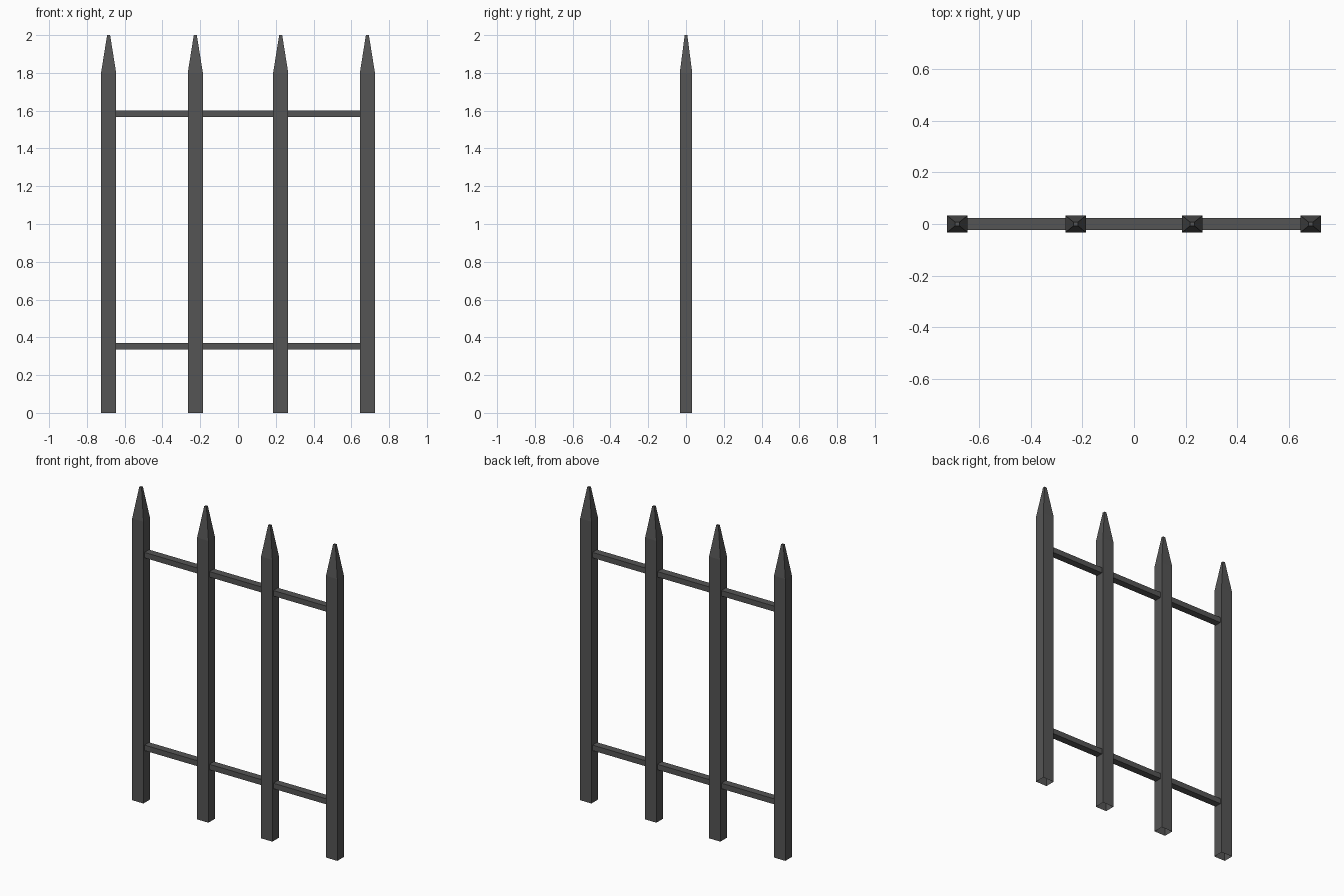
import bpy
import bmesh

if "Cube" in bpy.data.objects:
    bpy.data.objects.remove(bpy.data.objects["Cube"])

iron = bpy.data.materials.new("dark grey iron")
iron.diffuse_color = (0.09, 0.09, 0.09, 1)
iron.use_nodes = True
iron.node_tree.nodes["Principled BSDF"].inputs["Base Color"].default_value = iron.diffuse_color


def loft(name, rings):
    """Rectangular column through (z, half x, half y) rings, open underneath."""
    bm = bmesh.new()
    loops = [[bm.verts.new((sx * hx, sy * hy, z))
              for sx, sy in ((-1, -1), (1, -1), (1, 1), (-1, 1))]
             for z, hx, hy in rings]
    for low, high in zip(loops, loops[1:]):
        for i in range(4):
            j = (i + 1) % 4
            bm.faces.new((low[i], low[j], high[j], high[i]))
    bm.faces.new(loops[-1])
    return finish(name, bm)


def finish(name, bm):
    mesh = bpy.data.meshes.new(name)
    bm.to_mesh(mesh)
    bm.free()
    mesh.materials.append(iron)
    obj = bpy.data.objects.new(name, mesh)
    bpy.context.collection.objects.link(obj)
    return obj


# Pointed pickets
POSTS = (-0.685, -0.226, 0.226, 0.685)
HX, HY = 0.04, 0.033
for x in POSTS:
    picket = loft("picket", [(0, HX, HY), (1.8, HX, HY), (2.0, 0.008, 0.007)])
    picket.location.x = x

# Rail sections between neighbouring pickets, open at the hidden ends
for level, z in (("lower", 0.352), ("upper", 1.583)):
    for a, b in zip(POSTS, POSTS[1:]):
        bm = bmesh.new()
        bmesh.ops.create_cube(bm, size=1)
        bmesh.ops.scale(bm, vec=(b - a - 2 * HX, 0.046, 0.035), verts=bm.verts)
        ends = [f for f in bm.faces if abs(f.normal.x) > 0.9]
        bmesh.ops.delete(bm, geom=ends, context='FACES_ONLY')
        rail = finish(level + "_rail", bm)
        rail.location = ((a + b) / 2, 0, z)
